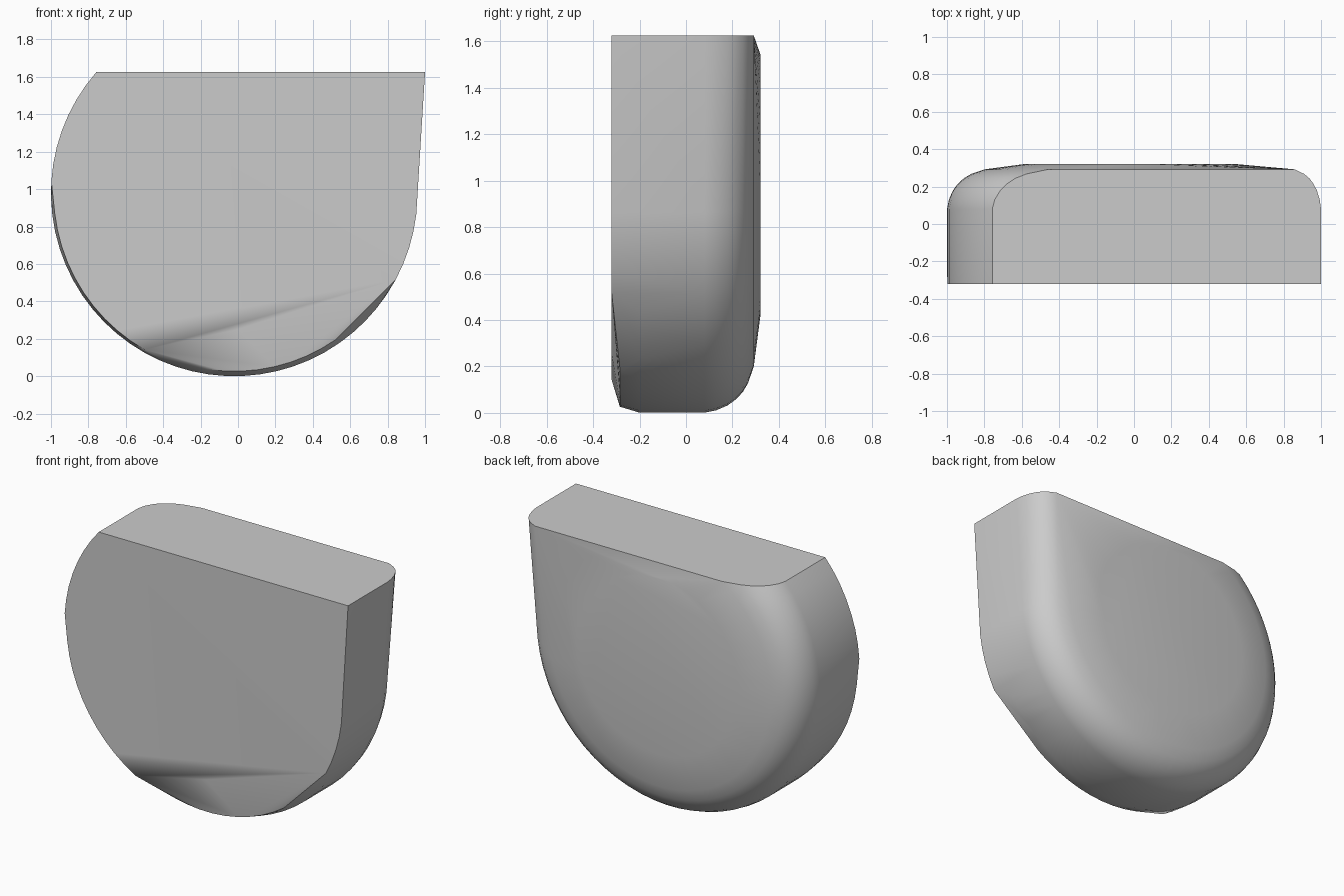
import bpy, bmesh
from math import sqrt, sin, cos, atan2, pi

cube = bpy.data.objects.get("Cube")
if cube:
    bpy.data.objects.remove(cube, do_unlink=True)

CX, CZ, R, TOP = -0.02, 0.98, 0.98, 1.625   # rounded belly and flat top


def outline(inset, steps=40):
    """Open outline from the top left, round the belly, to the top right."""
    r = R - inset
    rise = TOP - CZ
    start = pi - atan2(rise, sqrt(r * r - rise * rise))
    end = 2 * pi - 0.12
    pts = []
    for i in range(steps + 1):
        a = start + (end - start) * i / steps
        pts.append((CX + r * cos(a), CZ + r * sin(a)))
    pts.append((1.0 - 0.7 * inset, TOP))
    return pts


bm = bmesh.new()


def ring(y, pts):
    for x, z in pts:
        bm.verts.new((x, y, z))


# Straight side wall, then the rounded back edge as (depth, inset)
for y, inset in [(-0.2, 0), (0.08, 0), (0.13, 0.01), (0.18, 0.032),
                 (0.215, 0.058), (0.245, 0.09), (0.268, 0.13), (0.292, 0.2)]:
    ring(y, outline(inset))

# Slightly raised round plateau on the back
ring(0.32, [(CX + 0.57 * cos(i * pi / 18), CZ + 0.565 * sin(i * pi / 18))
            for i in range(36)])

# Flat front, ending along a slanted line near the bottom
ring(-0.32, [p for p in outline(0) if p[1] > 0.25 + 0.3 * p[0]
             and (p[1] > 0.98 or p[0] > 0.8)])
ring(-0.32, [p for p in outline(0.014) if 0.25 + 0.3 * p[0] < p[1] < 0.95
             and p[0] < 0])
ring(-0.32, [(0.0, 0.25), (0.4, 0.37)])

# Lower front edge leaning back
ring(-0.285, [p for p in outline(0.026) if p[1] < 0.2])

# Wrap the sections in one skin
hull = bmesh.ops.convex_hull(bm, input=bm.verts[:])
loose = {v for v in hull["geom_interior"] + hull["geom_unused"]
         if isinstance(v, bmesh.types.BMVert) and not v.link_faces}
bmesh.ops.delete(bm, geom=list(loose), context="VERTS")
bmesh.ops.dissolve_limit(bm, angle_limit=0.01, verts=bm.verts[:], edges=bm.edges[:])
bmesh.ops.recalc_face_normals(bm, faces=bm.faces[:])

mesh = bpy.data.meshes.new("rounded_block")
bm.to_mesh(mesh)
bm.free()
block = bpy.data.objects.new("rounded_block", mesh)
bpy.context.collection.objects.link(block)

# Plain grey
grey = bpy.data.materials.new("plain_grey")
grey.use_nodes = True
colour = (0.6, 0.6, 0.6, 1)
grey.diffuse_color = colour
grey.node_tree.nodes["Principled BSDF"].inputs["Base Color"].default_value = colour
mesh.materials.append(grey)

bpy.ops.object.select_all(action="DESELECT")
block.select_set(True)
bpy.context.view_layer.objects.active = block
bpy.ops.object.shade_smooth_by_angle(angle=0.6)
